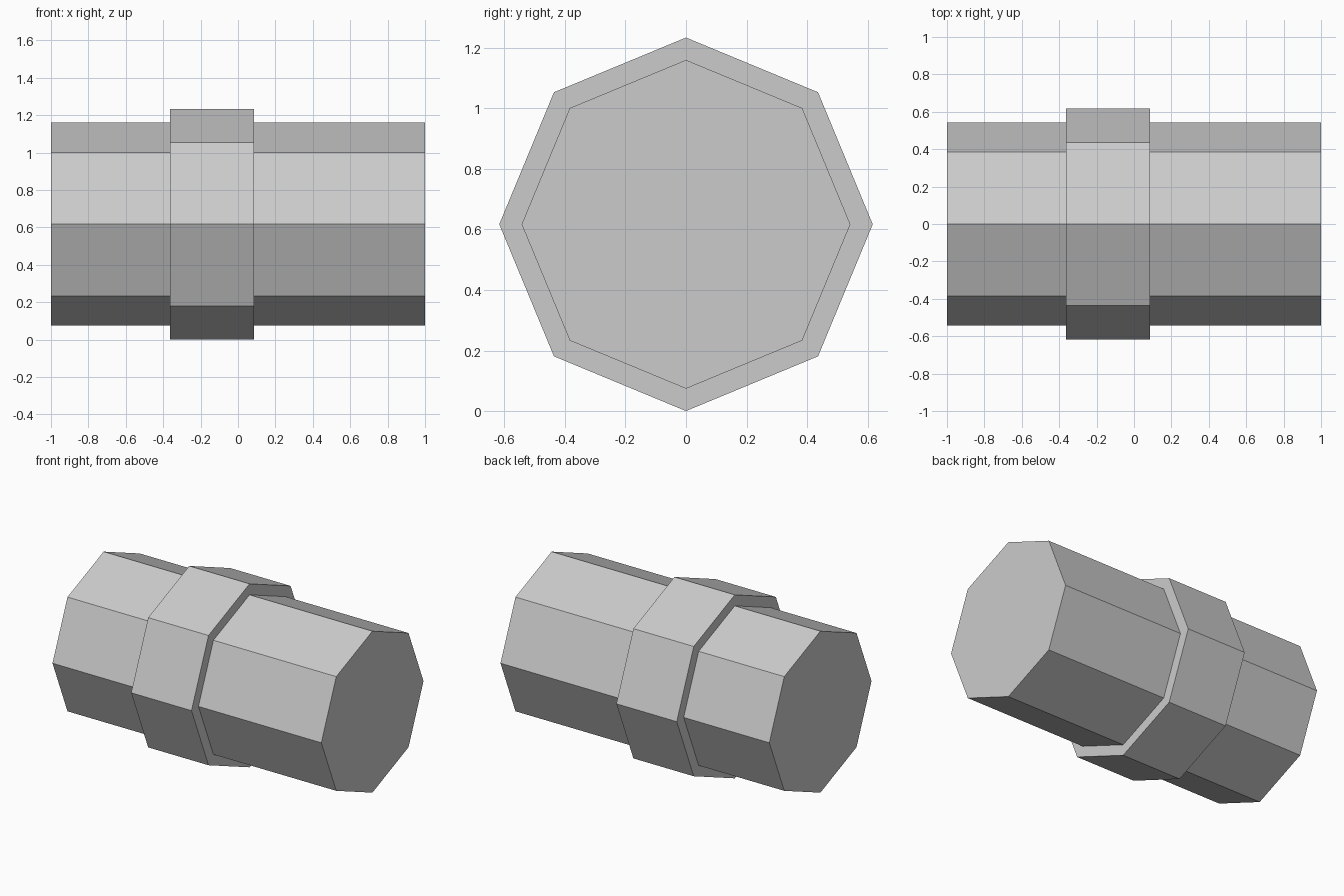
import bpy
import math

if "Cube" in bpy.data.objects:
    bpy.data.objects.remove(bpy.data.objects["Cube"])

RADIUS = 0.617  # collar radius, also the height of the axis

grey = bpy.data.materials.new("light grey")
grey.diffuse_color = (0.6, 0.6, 0.6, 1)
grey.use_nodes = True
grey.node_tree.nodes["Principled BSDF"].inputs["Base Color"].default_value = grey.diffuse_color


def octagonal_bar(name, radius, x0, x1):
    """Eight-sided bar lying along x, with corners straight up and down."""
    bpy.ops.mesh.primitive_cylinder_add(
        vertices=8, radius=radius, depth=x1 - x0,
        location=((x0 + x1) / 2, 0, RADIUS), rotation=(0, math.pi / 2, 0))
    bar = bpy.context.object
    bar.name = name
    bar.data.materials.append(grey)
    return bar


# Long main bar
octagonal_bar("main_bar", 0.543, -1, 1)
# Wider collar, off-centre to the left
octagonal_bar("collar", RADIUS, -0.363, 0.086)
